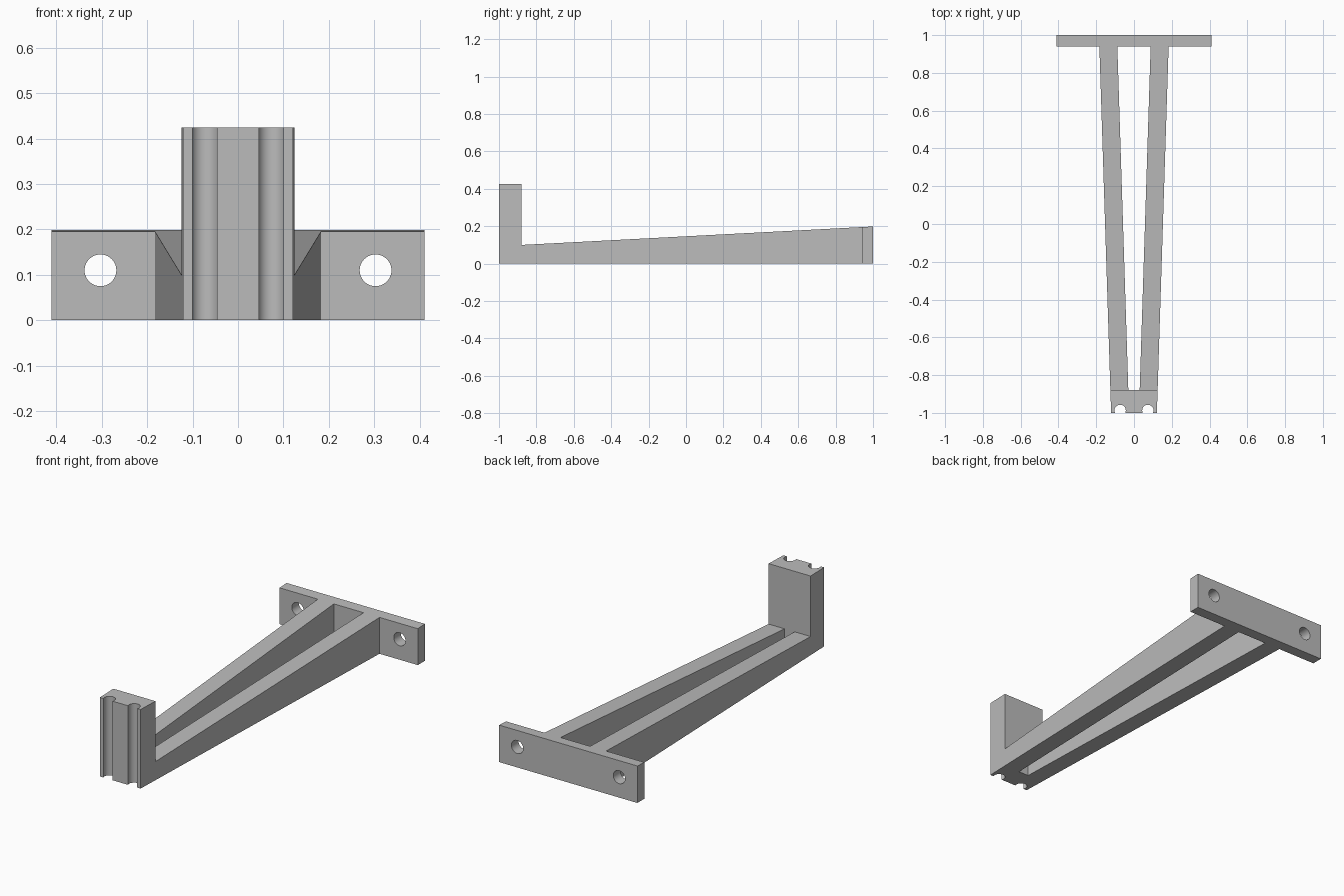
import bpy, bmesh, math
from mathutils import Matrix

cube = bpy.data.objects.get("Cube")
if cube:
    bpy.data.objects.remove(cube)

grey = bpy.data.materials.new("plain grey")
grey.use_nodes = True
COLOUR = (0.5, 0.5, 0.5, 1)
grey.diffuse_color = COLOUR
grey.node_tree.nodes["Principled BSDF"].inputs["Base Color"].default_value = COLOUR

FRONT, BLOCK_BACK, PLATE_FRONT, BACK = -1.0, -0.88, 0.94, 1.0
BLOCK_HEIGHT = 0.425


def slope(y):
    """Height of the slanted top edge."""
    return 0.1 + (y - BLOCK_BACK) * 0.0525


def outer(y):
    """Half width of the tapering arms."""
    return 0.125 + (y - BLOCK_BACK) * 0.032


def finish(obj):
    bpy.ops.object.select_all(action="DESELECT")
    obj.select_set(True)
    bpy.context.view_layer.objects.active = obj
    bpy.ops.object.shade_smooth_by_angle(angle=math.radians(30))


def prism(name, outline, top):
    """Raise a plan outline from the ground up to top(y)."""
    bm = bmesh.new()
    face = bm.faces.new([bm.verts.new((x, y, 0)) for x, y in outline])
    raised = bmesh.ops.extrude_face_region(bm, geom=[face])["geom"]
    for v in raised:
        if isinstance(v, bmesh.types.BMVert):
            v.co.z = top(v.co.y)
    bmesh.ops.recalc_face_normals(bm, faces=bm.faces)
    mesh = bpy.data.meshes.new(name)
    bm.to_mesh(mesh)
    bm.free()
    mesh.materials.append(grey)
    obj = bpy.data.objects.new(name, mesh)
    bpy.context.collection.objects.link(obj)
    return obj


# Upright block with two round grooves down its front
GROOVE_X, GROOVE_Y, GROOVE_R = 0.0735, -0.987, 0.03
lip = math.asin((GROOVE_Y - FRONT) / GROOVE_R)
outline = [(-outer(FRONT), FRONT)]
for cx in (-GROOVE_X, GROOVE_X):
    for i in range(25):
        a = math.pi + lip - (math.pi + 2 * lip) * i / 24
        outline.append((cx + GROOVE_R * math.cos(a), GROOVE_Y + GROOVE_R * math.sin(a)))
outline += [(outer(FRONT), FRONT), (outer(BLOCK_BACK), BLOCK_BACK),
            (-outer(BLOCK_BACK), BLOCK_BACK)]
finish(prism("upright_block", outline, lambda y: BLOCK_HEIGHT))

# Two diverging arms
for side, s in (("left", 1), ("right", -1)):
    arm = [(s * (outer(y) - inset), y) for y, inset in
           ((BLOCK_BACK, 0), (PLATE_FRONT, 0), (PLATE_FRONT, 0.095), (BLOCK_BACK, 0.095))]
    finish(prism(side + "_arm", arm, slope))

# Mounting plate with two screw holes
HALF = 0.411
plate = prism("mounting_plate", [(-HALF, PLATE_FRONT), (HALF, PLATE_FRONT),
                                 (HALF, BACK), (-HALF, BACK)], slope)
bm = bmesh.new()
for s in (1, -1):
    place = Matrix.Translation((s * 0.303, 0.97, 0.11)) @ Matrix.Rotation(math.pi / 2, 4, "X")
    bmesh.ops.create_cone(bm, cap_ends=True, segments=40, radius1=0.035, radius2=0.035,
                          depth=0.3, matrix=place)
mesh = bpy.data.meshes.new("hole_cutter")
bm.to_mesh(mesh)
bm.free()
mesh.materials.append(grey)
cutter = bpy.data.objects.new("hole_cutter", mesh)
bpy.context.collection.objects.link(cutter)
cutter.hide_render = True
mod = plate.modifiers.new("screw_holes", "BOOLEAN")
mod.operation = "DIFFERENCE"
mod.solver = "EXACT"
mod.object = cutter
bpy.context.view_layer.objects.active = plate
bpy.ops.object.modifier_apply(modifier=mod.name)
bpy.data.objects.remove(cutter)
finish(plate)
